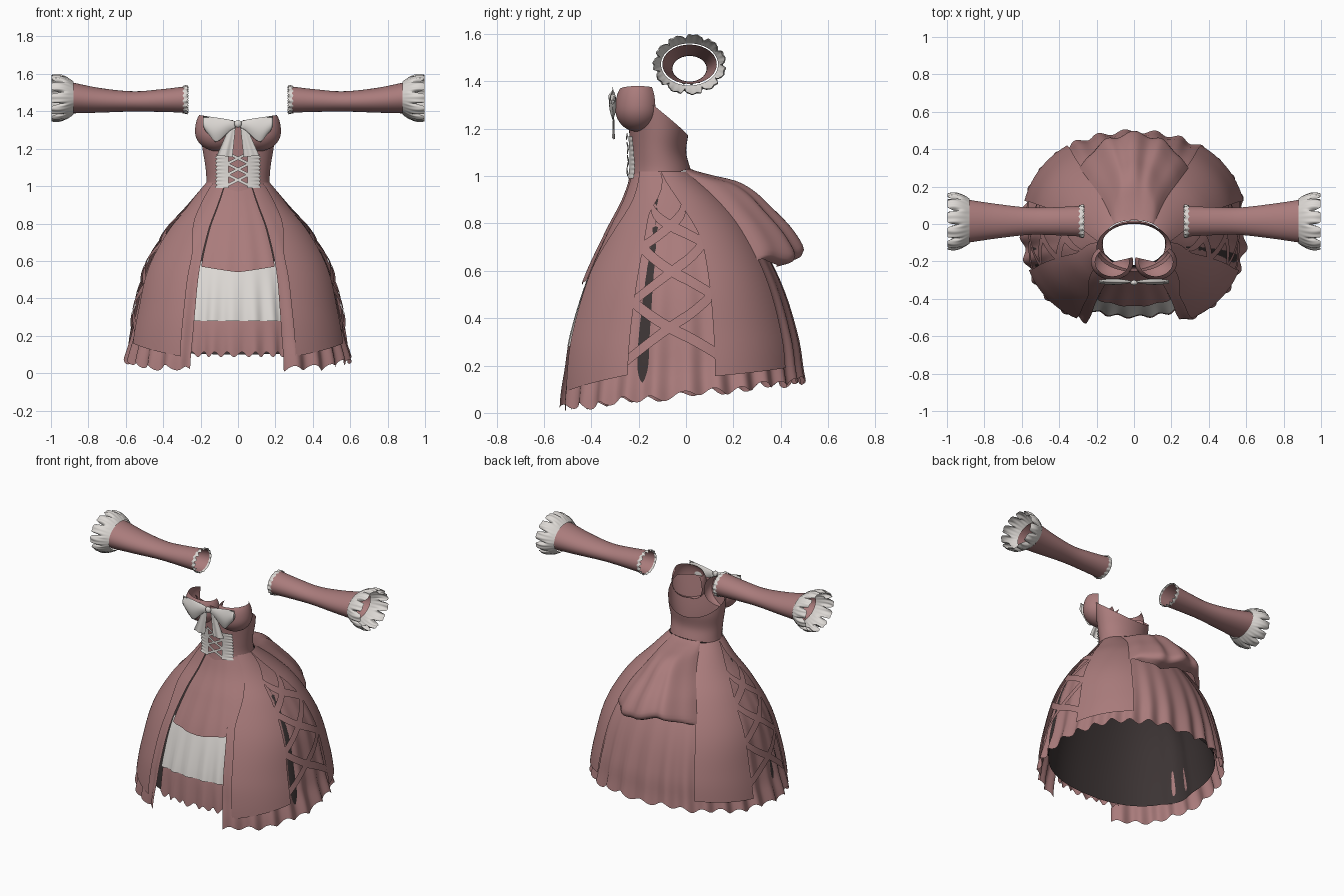
import bpy, bmesh
from math import sin, cos, pi, radians, copysign, sqrt

if "Cube" in bpy.data.objects:
    bpy.data.objects.remove(bpy.data.objects["Cube"])


def material(name, rgb):
    m = bpy.data.materials.new(name)
    m.use_nodes = True
    m.diffuse_color = (*rgb, 1)
    bsdf = m.node_tree.nodes["Principled BSDF"]
    bsdf.inputs["Base Color"].default_value = (*rgb, 1)
    bsdf.inputs["Roughness"].default_value = 0.8
    return m


ROSE = material("dusty_rose", (0.40, 0.20, 0.20))
IVORY = material("ivory", (0.72, 0.69, 0.66))
DARK = material("dark_lining", (0.045, 0.034, 0.034))


def sheet(name, nu, nv, point, mat, closed=False):
    """Smooth surface from point(u, v) with u and v in 0..1."""
    bm = bmesh.new()
    cols = nu if closed else nu + 1
    rows = [[bm.verts.new(point(i / nu, j / nv)) for i in range(cols)] for j in range(nv + 1)]
    for j in range(nv):
        for i in range(nu):
            k = (i + 1) % cols
            f = bm.faces.new((rows[j][i], rows[j][k], rows[j + 1][k], rows[j + 1][i]))
            f.smooth = True
    bmesh.ops.recalc_face_normals(bm, faces=bm.faces)
    me = bpy.data.meshes.new(name)
    bm.to_mesh(me)
    bm.free()
    me.materials.append(mat)
    bpy.context.collection.objects.link(bpy.data.objects.new(name, me))


def lerp(a, b, t):
    return a + (b - a) * t


def ease(t):
    t = max(0, min(1, t))
    return t * t * (3 - 2 * t)


def curve(table, z, c):
    """Smooth lookup of column c in rows ordered by their first value."""
    n = len(table)
    z = max(table[0][0], min(table[-1][0], z))
    i = max(k for k in range(n - 1) if table[k][0] <= z)
    a, b = table[i], table[i + 1]
    slope = lambda k: ((table[min(k + 1, n - 1)][c] - table[max(k - 1, 0)][c])
                       / (table[min(k + 1, n - 1)][0] - table[max(k - 1, 0)][0]))
    h = b[0] - a[0]
    t = (z - a[0]) / h
    return (lerp(a[c], b[c], ease(t)) + h * t * (1 - t) * ((1 - t) * slope(i) - t * slope(i + 1)))


# Profiles: height, half width, front y, back y
SKIRT = [(0, .61, -.56, .51), (.15, .60, -.557, .505), (.32, .57, -.535, .485), (.56, .51, -.46, .41),
         (.77, .39, -.358, .29), (.9, .27, -.285, .17), (1.02, .168, -.235, .02)]
BODICE = [(.96, .18, -.245, .03), (1.02, .168, -.235, .02), (1.1, .172, -.233, .0),
          (1.2, .188, -.24, .01), (1.34, .205, -.255, .0)]


def ring(table, t, z, k=1, power=.9):
    a, f, b = (curve(table, z, c) for c in (1, 2, 3))
    bend = lambda s: copysign(abs(s) ** power, s)
    return (k * a * bend(cos(t)), (f + b) / 2 + k * (b - f) / 2 * bend(sin(t)), z)


# Edge angles of the overskirt panels
def front_inner(z): return radians(lerp(-62, -41, ease((z - .6) / .42)))
def gap_front(z): return radians(-22 * ease((1.02 - z) / .2))
def gap_back(z): return radians(14 * ease((1.02 - z) / .32))
def back_outer(z): return radians(55.5)


OPEN = radians(-68)


# Pleated underskirt, open at the front and sunk a little at the sides
def underskirt(u, v):
    t = lerp(OPEN, pi - OPEN, u)
    wave = sin(28 * t)
    hem = .075 + .06 * sin(t) + .014 * sin(28 * t + 1) + .006 * sin(11 * t)
    z = lerp(1.01, hem, v)
    k = lerp(.967 - .022 * cos(t) ** 6, .995, ease((.22 - z) / .2)) + .024 * wave * v * v
    return ring(SKIRT, t, z, k)


# Lining that shows in patches beside the front panels
def lining(u, v):
    t = 2 * pi * u
    patch = max(0, 1 - ((sin(t) + .3) / .2) ** 2)
    k = .908 + .044 * patch - .08 * max(0, -sin(t)) ** 3
    return ring(SKIRT, t, lerp(1.0, .14 + .04 * sin(t), v), k)


# Apron above the front opening and the tiered petticoat inside it
def apron(u, v):
    t = lerp(-pi - OPEN, OPEN, u)
    z = lerp(1.01, .54 + .03 * abs(2 * u - 1), v)
    return ring(SKIRT, t, z, .94 + .008 * v * sin(7 * pi * u))


def tier(top, bottom, k, scallop):
    def f(u, v):
        t = lerp(radians(-116), radians(-64), u)
        z = lerp(top, bottom + scallop * sin(16 * pi * u), v)
        return ring(SKIRT, t, z, k + .015 * v * sin(10 * pi * u))
    return f


sheet("underskirt", 340, 26, underskirt, ROSE)
sheet("skirt_lining", 160, 20, lining, DARK, closed=True)
sheet("front_apron", 42, 20, apron, ROSE)
sheet("petticoat_upper_tier", 60, 10, tier(.6, .28, .905, 0), IVORY)
sheet("petticoat_lower_tier", 80, 8, tier(.32, .1, .885, .014), ROSE)


# Overskirt panels and the crossed side ribbons
def panel(s, start, end, hem_a, hem_b):
    def f(u, v):
        z = lerp(1.02, lerp(hem_a, hem_b, u), v)
        x, y, z = ring(SKIRT, lerp(start(z), end(z), u), z, 1.005)
        return (s * x, y, z)
    return f


def side_ribbon(s, za, zb, k):
    def f(u, v):
        z = lerp(za, zb, u)
        t = lerp(gap_front(z) - .02, gap_back(z) + .02, u)
        x, y, z = ring(SKIRT, t, z + (v - .5) * .05, k)
        return (s * x, y, z)
    return f


FRONT_Z = (.22, .47, .70, .87)
BACK_Z = (.25, .50, .72, .87)
for s, side in ((1, "left"), (-1, "right")):
    sheet(side + "_front_panel", 14, 24, panel(s, front_inner, gap_front, .09, .16), ROSE)
    sheet(side + "_back_panel", 14, 24, panel(s, gap_back, back_outer, .155, .19), ROSE)
    for i in range(3):
        sheet(f"{side}_rising_ribbon_{i}", 12, 2, side_ribbon(s, FRONT_Z[i], BACK_Z[i + 1], .992), ROSE)
        sheet(f"{side}_falling_ribbon_{i}", 12, 2, side_ribbon(s, FRONT_Z[i + 1], BACK_Z[i], .998), ROSE)

# Draped bustle at the back: distance along drape, height, push away from the skirt
DRAPE = [(0, 1.03, 0), (.15, 1.0, .07), (.3, .965, .145), (.55, .855, .145),
         (.85, .70, .145), (.9, .665, .115), (1, .645, .03)]


def bustle(u, v):
    p = 2 * u - 1
    z, push = (curve(DRAPE, v, c) for c in (1, 2))
    x, y, z = ring(SKIRT, radians(90 - 36 * p), z, 1.004)
    fold = .014 * cos(4 * pi * p) * ease(v * 1.3)
    full = (1 - p * p) ** .7
    return (x, y + (push + fold) * full, z - .03 * v * sin(4 * p) * full)


sheet("back_bustle", 48, 30, bustle, ROSE)


# Bodice tube with low back, and bust cups
def bodice(u, v):
    t = 2 * pi * u
    low = lerp(1.0, 1.03, max(0, sin(t))) - .035 * max(0, -sin(t)) ** 12
    rim = min(1.33, 1.172 + .115 * (1 - sin(t)))
    return ring(BODICE, t, lerp(low, rim, v), 1.01, 1)


def front(x, z, out=0):
    a, f, b = (curve(BODICE, z, c) for c in (1, 2, 3))
    return (x, (f + b) / 2 - (b - f) / 2 * 1.01 * sqrt(max(0, 1 - (x / a) ** 2)) - out, z)


def cup(s):
    def f(u, v):
        t, q = lerp(radians(165), radians(410), u), lerp(-pi / 2, radians(60), v)
        r = cos(q) if q < 0 else lerp(cos(q), 1, .6)
        z = 1.283 + .096 * sin(q) + .014 * v * cos(t)
        return (s * (.117 + .113 * r * cos(t)), -.203 + .096 * r * sin(t), z)
    return f


# Corset trims, lacing and bow
def trim(s):
    def f(u, v):
        ripple = sin(18 * pi * v)
        return front(s * lerp(.05, .118 + .005 * ripple, u), lerp(.99, 1.168, v),
                     .01 + .008 * u + .003 * u * u * ripple)
    return f


def lace(s, z):
    return lambda u, v: front(s * lerp(-.055, .055, u), z + .055 * u + (v - .5) * .016, .014 + s * .001)


def bow_loop(s):
    def f(u, v):
        q = 2 * pi * v
        top = lerp(1.345, 1.378, u ** .7)
        bottom = lerp(1.31, 1.235, ease(u / .65)) + .06 * ease((u - .6) / .4)
        z = lerp(bottom, top, .5 + .5 * cos(q))
        y = -.309 - .014 * sin(q) * sin(pi * (.1 + .85 * u)) + .004 * sin(3 * q) * u
        return (s * (.012 + .19 * u - .02 * u * cos(q) ** 2 * (cos(q) < 0)), y, z)
    return f


def bow_tail(s):
    def f(u, v):
        x = lerp(lerp(.012, .03, u), lerp(.042, .113, u), v)
        return (s * x, -.306 + .006 * sin(3 * pi * v) * u, lerp(1.325, 1.155 + .01 * v, u))
    return f


def knot(u, v):
    t, q = 2 * pi * u, pi * v
    return (.02 * sin(q) * cos(t), -.314 + .014 * sin(q) * sin(t), 1.333 + .02 * cos(q))


sheet("bodice", 64, 14, bodice, ROSE, closed=True)
sheet("bow_knot", 16, 8, knot, IVORY, closed=True)
for i in range(3):
    for s, way in ((1, "rising"), (-1, "falling")):
        sheet(f"{way}_lace_{i}", 8, 1, lace(s, 1.005 + .058 * i), IVORY)

# Sleeves along x: x, height radius, depth radius, centre height
SLEEVE = [(.28, .07, .082, 1.463), (.42, .06, .075, 1.457), (.56, .054, .073, 1.453),
          (.74, .066, .093, 1.459), (.89, .083, .115, 1.472)]


def tube(s, x, t, grow=0):
    rz, ry, mid = (curve(SLEEVE, x, c) for c in (1, 2, 3))
    return (s * x, .015 + (ry + grow) * cos(t), mid + (rz + grow) * sin(t))


# Gathered cuff frill with rounded lobes that curl in at the edge
def ruffle(s):
    def f(u, v):
        t = 2 * pi * u
        notch = cos(5.5 * t) ** 8
        swell = .007 + .034 * sin(pi * .7 * v) - .02 * v * notch + .003 * v * sin(33 * t)
        x, y, z = tube(1, .88, t - .04 * v * v * sin(11 * t), swell)
        return (s * (.88 + v * (.118 - .045 * notch)), y, z + .006 * v * sin(t))
    return f


def armhole_lace(s):
    def f(u, v):
        t = 2 * pi * u
        return tube(s, .268 + .024 * v + .004 * sin(16 * t), t, .004 + .006 * (1 - v) * sin(16 * t))
    return f


for s, side in ((1, "left"), (-1, "right")):
    sheet(side + "_bust_cup", 32, 16, cup(s), ROSE)
    sheet(side + "_corset_trim", 4, 72, trim(s), IVORY)
    sheet(side + "_bow_loop", 14, 24, bow_loop(s), IVORY, closed=True)
    sheet(side + "_bow_tail", 8, 10, bow_tail(s), IVORY)
    sheet(side + "_sleeve", 40, 20, lambda u, v: tube(s, lerp(.28, .89, v), 2 * pi * u), ROSE, closed=True)
    sheet(side + "_cuff_ruffle", 176, 10, ruffle(s), IVORY, closed=True)
    sheet(side + "_armhole_lace", 96, 3, armhole_lace(s), IVORY, closed=True)
